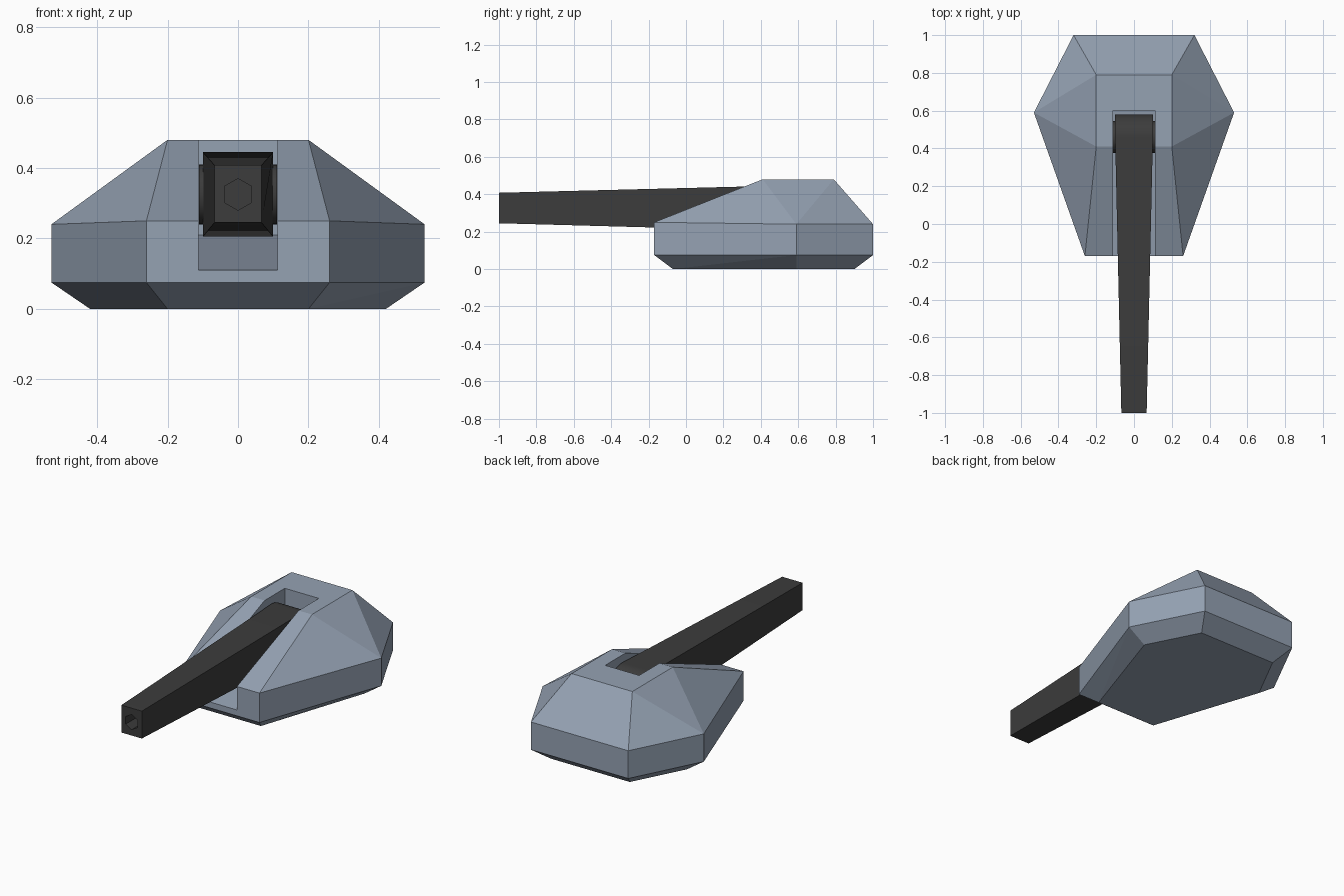
import bpy, bmesh, math
from mathutils import Vector

if "Cube" in bpy.data.objects:
    bpy.data.objects.remove(bpy.data.objects["Cube"], do_unlink=True)


def material(name, rgb):
    m = bpy.data.materials.new(name)
    m.use_nodes = True
    m.diffuse_color = (*rgb, 1)
    m.node_tree.nodes["Principled BSDF"].inputs["Base Color"].default_value = (*rgb, 1)
    return m


blue_grey = material("blue grey armour", (0.30, 0.36, 0.45))
dark_grey = material("dark gunmetal", (0.045, 0.045, 0.045))


def finish(bm, name, mat):
    bmesh.ops.recalc_face_normals(bm, faces=bm.faces)
    mesh = bpy.data.meshes.new(name)
    bm.to_mesh(mesh)
    bm.free()
    obj = bpy.data.objects.new(name, mesh)
    bpy.context.collection.objects.link(obj)
    mesh.materials.append(mat)
    return obj


def prism(name, profile, width, mat):
    """Extrude a (y, z) profile across x; width(y) gives the half width."""
    bm = bmesh.new()
    left = [bm.verts.new((width(y), y, z)) for y, z in profile]
    right = [bm.verts.new((-width(y), y, z)) for y, z in profile]
    bm.faces.new(left)
    bm.faces.new(right[::-1])
    for i in range(len(profile)):
        j = (i + 1) % len(profile)
        bm.faces.new((left[i], right[i], right[j], left[j]))
    return finish(bm, name, mat)


def cut(obj, cutter):
    cutter.hide_render = True
    mod = obj.modifiers.new("cut", 'BOOLEAN')
    mod.operation = 'DIFFERENCE'
    mod.solver = 'EXACT'
    mod.object = cutter
    activate(obj)
    bpy.ops.object.modifier_apply(modifier=mod.name)
    bpy.data.objects.remove(cutter, do_unlink=True)


def activate(obj):
    bpy.ops.object.select_all(action='DESELECT')
    obj.select_set(True)
    bpy.context.view_layer.objects.active = obj


# Faceted turret shell: hull of mirrored corner points
outline = [(0.26, -0.17), (0.53, 0.59), (0.32, 1.0)]
corners = [(0.20, -0.07, 0), (0.42, 0.59, 0), (0.26, 0.90, 0)]
corners += [(x, y, 0.075) for x, y in outline]
corners += [(x, y, 0.25 if y < 0 else 0.24) for x, y in outline]
corners += [(0.20, 0.41, 0.48), (0.20, 0.79, 0.48)]
bm = bmesh.new()
for x, y, z in corners:
    for side in (1, -1):
        bm.verts.new((side * x, y, z))
bmesh.ops.convex_hull(bm, input=bm.verts)
bmesh.ops.dissolve_limit(bm, angle_limit=math.radians(1.5), verts=bm.verts, edges=bm.edges)
shell = finish(bm, "turret_shell", blue_grey)

# Gun slot with a rising floor
slot = prism("slot_cutter", [(-0.3, 0.09), (-0.17, 0.11), (0.60, 0.21), (0.60, 0.7), (-0.3, 0.7)],
             lambda y: 0.112, blue_grey)
cut(shell, slot)

# Tapered gun with a rounded breech
pivot = Vector((0, 0.46, 0.325))
steps = 24
profile = [(-1.0, 0.245), ]
for i in range(steps + 1):
    a = math.pi * (i / steps - 0.5)
    profile.append((pivot.y + 0.12 * math.cos(a), pivot.z + 0.12 * math.sin(a)))
profile.append((-1.0, 0.408))
gun = prism("gun_barrel", profile,
            lambda y: 0.067 + 0.033 * min(1, (y + 1) / (pivot.y + 1)), dark_grey)

# Hexagonal bore in the muzzle
bpy.ops.mesh.primitive_cylinder_add(vertices=6, radius=0.045, depth=0.2,
                                    location=(0, -1.0, pivot.z), rotation=(math.pi / 2, 0, 0))
bore = bpy.context.object
bore.name = "bore_cutter"
bore.data.materials.append(dark_grey)
cut(gun, bore)

# Trunnion pin across the slot
bpy.ops.mesh.primitive_cylinder_add(vertices=32, radius=0.085, depth=0.222,
                                    location=pivot, rotation=(0, math.pi / 2, 0))
pin = bpy.context.object
pin.name = "trunnion_pin"
pin.data.materials.append(dark_grey)

for obj in (gun, pin):
    activate(obj)
    bpy.ops.object.shade_smooth_by_angle(angle=math.radians(30))
